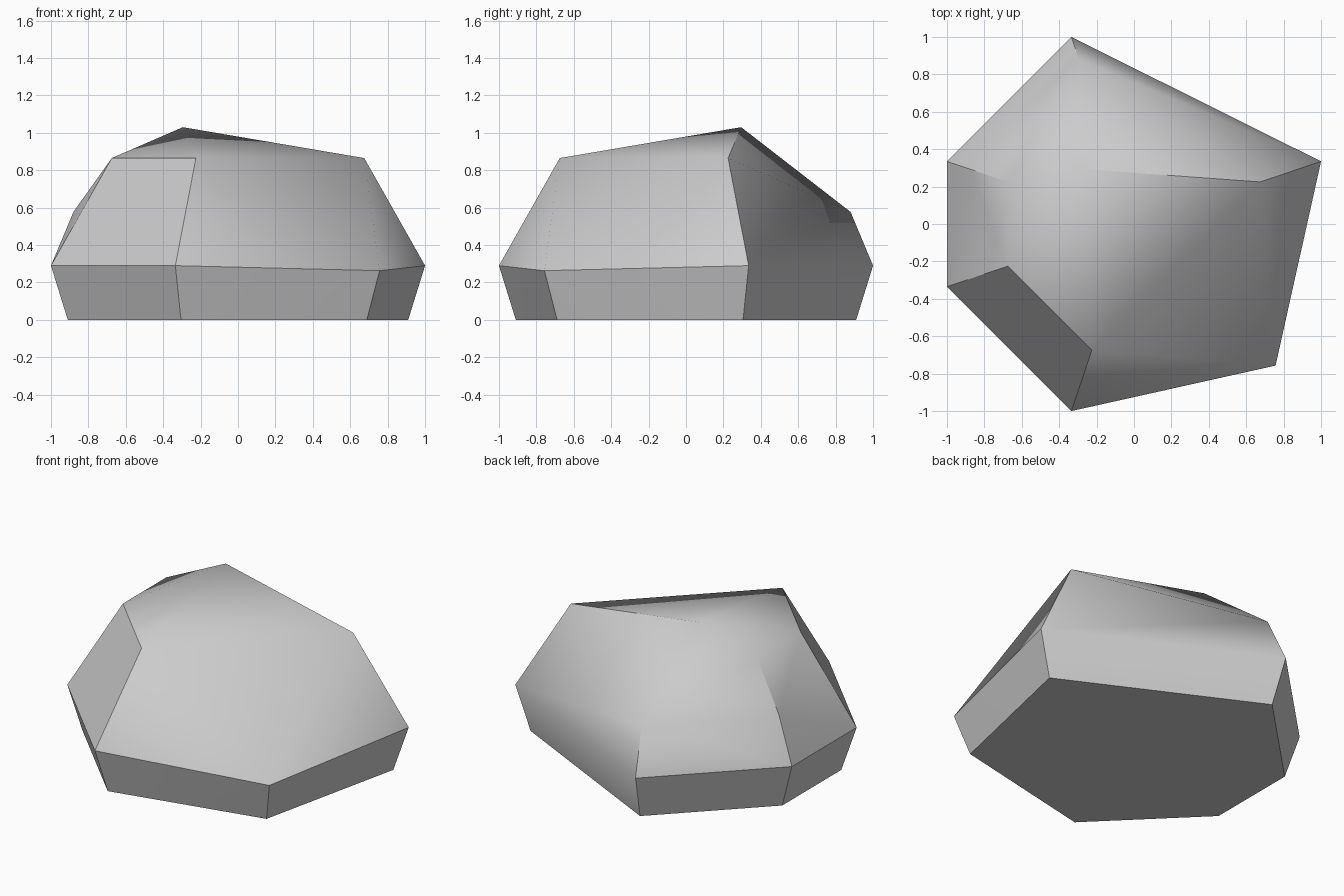
import bpy, bmesh, math

cube = bpy.data.objects.get("Cube")
if cube:
    bpy.data.objects.remove(cube, do_unlink=True)

# Plain grey stone
stone = bpy.data.materials.new("grey stone")
stone.use_nodes = True
grey = (0.6, 0.6, 0.6, 1)
stone.diffuse_color = grey
stone.node_tree.nodes["Principled BSDF"].inputs["Base Color"].default_value = grey

# Widest outline, with a slightly smaller copy of it on the ground
waist = [(-1, .335, .29), (-1, -.335, .29), (-.335, -1, .29),
         (.757, -.757, .263), (1, .335, .29), (-.335, 1, .29)]
foot = [(x * .91, y * .91, 0) for x, y, z in waist]

# Rear bulges, shoulder corners and peak
bulges = [(-.295, .88, .577), (-.88, .295, .577)]
shoulder = [(-.675, .225, .865), (-.675, -.225, .865),
            (-.225, -.675, .865), (.675, .225, .865)]
peak = [(-.295, .295, 1.03)]

# Wrap the corners in a faceted skin and merge the flat faces
bm = bmesh.new()
for co in foot + waist + bulges + shoulder + peak:
    bm.verts.new(co)
bmesh.ops.convex_hull(bm, input=bm.verts)
bmesh.ops.dissolve_limit(bm, angle_limit=math.radians(1),
                         verts=bm.verts, edges=bm.edges)
bmesh.ops.recalc_face_normals(bm, faces=bm.faces)
mesh = bpy.data.meshes.new("rock")
bm.to_mesh(mesh)
bm.free()
mesh.materials.append(stone)

rock = bpy.data.objects.new("rock", mesh)
bpy.context.collection.objects.link(rock)

# Soft facets with crisp main ridges
bpy.ops.object.select_all(action='DESELECT')
rock.select_set(True)
bpy.context.view_layer.objects.active = rock
bpy.ops.object.shade_smooth_by_angle(angle=math.radians(35))
